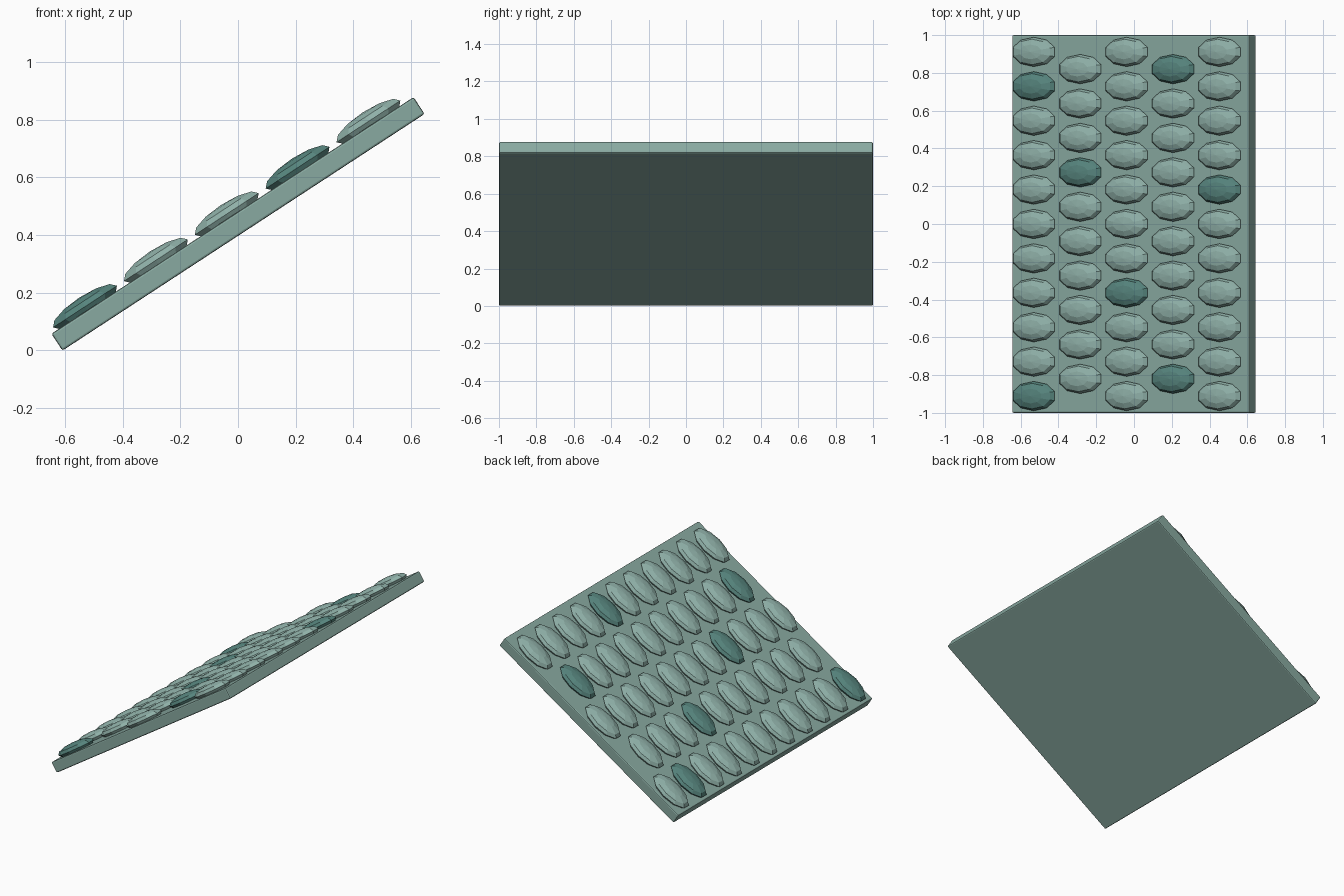
import bpy, bmesh, math
from mathutils import Matrix, Vector

cube = bpy.data.objects.get("Cube")
if cube:
    bpy.data.objects.remove(cube, do_unlink=True)


def material(name, srgb):
    lin = [((c / 255 + 0.055) / 1.055) ** 2.4 for c in srgb] + [1.0]
    m = bpy.data.materials.new(name)
    m.use_nodes = True
    m.diffuse_color = lin
    m.node_tree.nodes["Principled BSDF"].inputs["Base Color"].default_value = lin
    return m


slab_mat = material("sage slab", (137, 170, 161))
light_mat = material("light sage", (143, 176, 168))
dark_mat = material("deep teal", (86, 132, 125))

# Shared tilt of the whole panel: local x runs up the slope
LENGTH, WIDTH, THICK = 1.5, 2.0, 0.07
TILT = math.radians(33.16)
FRAME = Matrix.Translation((0, 0, 0.4385)) @ Matrix.Rotation(-TILT, 4, 'Y')


def add_object(name, mesh, matrix):
    ob = bpy.data.objects.new(name, mesh)
    ob.matrix_world = matrix
    bpy.context.collection.objects.link(ob)
    return ob


# Backing slab with slightly softened edges
bm = bmesh.new()
bmesh.ops.create_cube(bm, size=1, matrix=Matrix.Diagonal((LENGTH, WIDTH, THICK, 1)))
slab_mesh = bpy.data.meshes.new("slab")
bm.to_mesh(slab_mesh)
bm.free()
slab_mesh.materials.append(slab_mat)
slab = add_object("slab", slab_mesh, FRAME)
bevel = slab.modifiers.new("soft edges", 'BEVEL')
bevel.width = 0.007
bevel.segments = 2


# Flattened low-poly ball, half sunk into the slab
def scale_mesh(name, mat):
    bm = bmesh.new()
    bmesh.ops.create_uvsphere(bm, u_segments=10, v_segments=6, radius=1,
                              matrix=Matrix.Diagonal((0.139, 0.078, 0.037, 1)))
    # long sides meet in a point, the ends are flat
    if max(v.co.x for v in bm.verts) > 0.137:
        for v in bm.verts:
            r = Matrix.Rotation(math.radians(18), 3, 'Z') @ Vector((v.co.x / 0.139, v.co.y / 0.078, 0))
            v.co.x, v.co.y = r.x * 0.139, r.y * 0.078
    mesh = bpy.data.meshes.new(name)
    bm.to_mesh(mesh)
    bm.free()
    mesh.materials.append(mat)
    return mesh


light_mesh = scale_mesh("light_scale", light_mat)
dark_mesh = scale_mesh("dark_scale", dark_mat)

# Staggered columns of 11 and 10 scales, a few of them dark
DARK = {(0, 1), (0, 10), (1, 3), (2, 7), (3, 0), (3, 9), (4, 4)}
PITCH = 0.1822
for col in range(5):
    count = 11 - col % 2
    for row in range(count):
        u = -0.014 + (col - 2) * 0.2935
        y = ((count - 1) / 2 - row) * PITCH
        dark = (col, row) in DARK
        add_object(f"{'dark' if dark else 'light'}_scale_{col + 1}_{row + 1}",
                   dark_mesh if dark else light_mesh,
                   FRAME @ Matrix.Translation((u, y, 0.05)))
